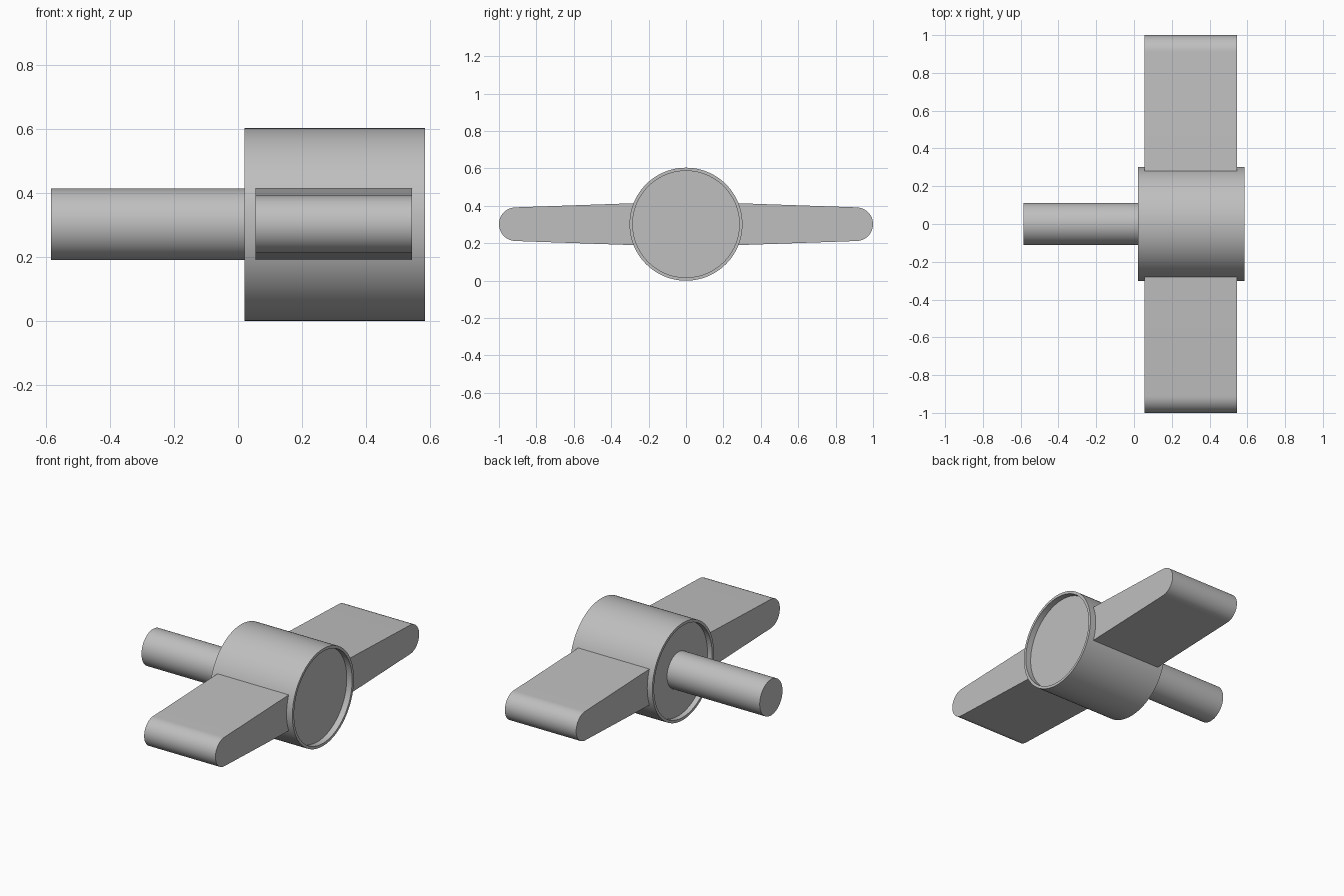
import bpy
import bmesh
from math import sin, cos, pi, radians

if "Cube" in bpy.data.objects:
    bpy.data.objects.remove(bpy.data.objects["Cube"], do_unlink=True)

AXIS_Z = 0.302      # height of the turning axis
SEGMENTS = 96

grey = bpy.data.materials.new("plain_grey")
grey.use_nodes = True
colour = (0.52, 0.52, 0.52, 1)
grey.diffuse_color = colour
grey.node_tree.nodes["Principled BSDF"].inputs["Base Color"].default_value = colour


def finish(name, bm):
    """Turn a bmesh into a named, smooth shaded object on the axis."""
    bmesh.ops.recalc_face_normals(bm, faces=bm.faces)
    mesh = bpy.data.meshes.new(name)
    bm.to_mesh(mesh)
    bm.free()
    mesh.materials.append(grey)
    obj = bpy.data.objects.new(name, mesh)
    obj.location.z = AXIS_Z
    bpy.context.collection.objects.link(obj)
    bpy.ops.object.select_all(action='DESELECT')
    obj.select_set(True)
    bpy.context.view_layer.objects.active = obj
    bpy.ops.object.shade_smooth_by_angle(angle=radians(30))
    return obj


def lathe(name, profile):
    """Revolve (x, radius) points around the x axis and cap both ends."""
    bm = bmesh.new()
    rings = []
    for x, r in profile:
        rings.append([bm.verts.new((x, r * cos(2 * pi * i / SEGMENTS),
                                    r * sin(2 * pi * i / SEGMENTS)))
                      for i in range(SEGMENTS)])
    for a, b in zip(rings, rings[1:]):
        for i in range(SEGMENTS):
            j = (i + 1) % SEGMENTS
            bm.faces.new((a[i], a[j], b[j], b[i]))
    bm.faces.new(rings[0])
    bm.faces.new(rings[-1])
    return finish(name, bm)


def wing(name, side):
    """Tapered, round-tipped paddle extruded along x."""
    tip_radius, tip_centre, steps = 0.09, 0.91, 24
    outline = [(0.25, -0.113)]
    for i in range(steps + 1):
        a = -pi / 2 + pi * i / steps
        outline.append((tip_centre + tip_radius * cos(a), tip_radius * sin(a)))
    outline.append((0.25, 0.113))
    bm = bmesh.new()
    face = bm.faces.new([bm.verts.new((0.055, side * y, z)) for y, z in outline])
    moved = bmesh.ops.extrude_face_region(bm, geom=[face], use_keep_orig=True)
    new_verts = [v for v in moved["geom"] if isinstance(v, bmesh.types.BMVert)]
    bmesh.ops.translate(bm, verts=new_verts, vec=(0.49, 0, 0))
    return finish(name, bm)


# Hub with a shallow recess in each end
lathe("hub", [(0.052, 0.285), (0.02, 0.285), (0.02, 0.302),
              (0.585, 0.302), (0.585, 0.285), (0.548, 0.285)])

# Shaft leaving the right end of the hub
lathe("shaft", [(-0.585, 0.112), (0.06, 0.112)])

# Pair of wings
wing("front_wing", -1)
wing("back_wing", 1)
